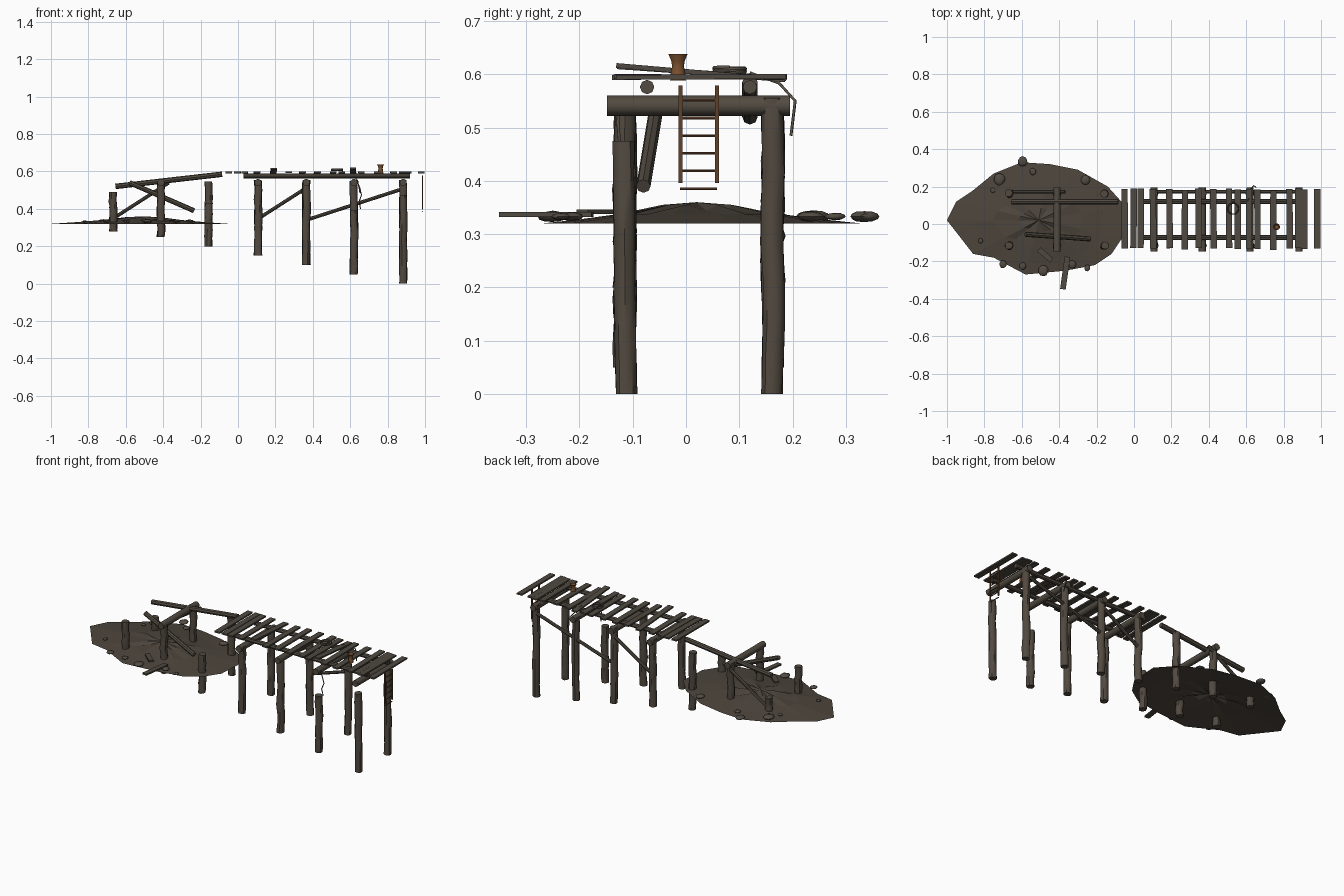
import bpy, bmesh, math, random
from mathutils import Vector

cube = bpy.data.objects.get("Cube")
if cube:
    bpy.data.objects.remove(cube, do_unlink=True)
rng = random.Random(4)


def material(name, r, g, b):
    m = bpy.data.materials.new(name)
    m.use_nodes = True
    m.diffuse_color = (r, g, b, 1)
    m.node_tree.nodes["Principled BSDF"].inputs["Base Color"].default_value = (r, g, b, 1)
    return m


PILE = material("pile wood", 0.085, 0.068, 0.052)
BEAM = material("beam wood", 0.083, 0.07, 0.053)
PLANK = material("plank wood", 0.077, 0.066, 0.052)
GROUND = material("mud", 0.074, 0.06, 0.046)
STONE = material("stone", 0.085, 0.072, 0.056)
RUST = material("rusty iron", 0.12, 0.05, 0.022)
POT = material("copper brown", 0.2, 0.082, 0.028)
ROPE = material("rope", 0.1, 0.085, 0.065)


def finish(bm, name, mat, smooth=True):
    bmesh.ops.recalc_face_normals(bm, faces=bm.faces)
    mesh = bpy.data.meshes.new(name)
    bm.to_mesh(mesh)
    bm.free()
    mesh.materials.append(mat)
    obj = bpy.data.objects.new(name, mesh)
    bpy.context.collection.objects.link(obj)
    if smooth:
        bpy.ops.object.select_all(action="DESELECT")
        obj.select_set(True)
        bpy.context.view_layer.objects.active = obj
        bpy.ops.object.shade_smooth_by_angle(angle=math.radians(40))
    return obj


def log(name, a, b, radius, mat, sides=10, rings=1, rough=0.0):
    """Round timber from a to b, optionally knobbly along its length."""
    a, b = Vector(a), Vector(b)
    turn = (b - a).to_track_quat("Z", "Y")
    bm = bmesh.new()
    loops = []
    for i in range(rings + 1):
        shift = Vector((rng.uniform(-1, 1), rng.uniform(-1, 1), 0)) * rough * radius
        loop = []
        for k in range(sides):
            t = math.tau * k / sides
            r = radius * (1 + rng.uniform(-rough, rough) * 0.6)
            p = Vector((math.cos(t) * r, math.sin(t) * r, 0)) + shift
            loop.append(bm.verts.new(a.lerp(b, i / rings) + turn @ p))
        loops.append(loop)
    for low, high in zip(loops, loops[1:]):
        for k in range(sides):
            n = (k + 1) % sides
            bm.faces.new((low[k], low[n], high[n], high[k]))
    bm.faces.new(loops[0][::-1])
    bm.faces.new(loops[-1])
    return finish(bm, name, mat)


def board(name, centre, size, mat, rotation=(0, 0, 0)):
    bm = bmesh.new()
    bmesh.ops.create_cube(bm, size=1)
    bmesh.ops.scale(bm, vec=size, verts=bm.verts)
    obj = finish(bm, name, mat, False)
    obj.location = centre
    obj.rotation_euler = rotation
    return obj


def rope(name, points, radius):
    curve = bpy.data.curves.new(name, "CURVE")
    curve.dimensions = "3D"
    curve.bevel_depth = radius
    curve.bevel_resolution = 1
    curve.use_fill_caps = True
    line = curve.splines.new("POLY")
    line.points.add(len(points) - 1)
    for p, co in zip(line.points, points):
        p.co = (*co, 1)
    curve.materials.append(ROPE)
    obj = bpy.data.objects.new(name, curve)
    bpy.context.collection.objects.link(obj)


# Mud bank: open shell rising to a creased peak
outline = [(-1, .02), (-.86, -.16), (-.75, -.18), (-.58, -.27), (-.37, -.25), (-.21, -.22),
           (-.12, -.16), (-.06, -.07), (-.05, .1), (-.14, .2), (-.3, .29), (-.45, .32),
           (-.6, .33), (-.75, .27), (-.86, .18), (-.95, .12)]
peak = Vector((-.51, .02, .36))
bm = bmesh.new()
loops = []
for share, height in ((1, .32), (.75, .328), (.5, .338), (.22, .35)):
    loop = []
    for i, (x, y) in enumerate(outline):
        p = peak.lerp(Vector((x, y, 0)), share)
        crease = (.005 if i % 2 else -.006) if share < .3 else 0
        loop.append(bm.verts.new((p.x, p.y, height + crease)))
    loops.append(loop)
top = bm.verts.new(peak)
for i in range(len(outline)):
    n = (i + 1) % len(outline)
    for outer, inner in zip(loops, loops[1:]):
        bm.faces.new((outer[i], outer[n], inner[n], inner[i]))
    bm.faces.new((loops[-1][i], loops[-1][n], top))
finish(bm, "mud_bank", GROUND, False)

# Stones scattered on the bank
for i, (x, y, r) in enumerate([(-.72, .24, .03), (-.595, .335, .026), (-.54, .28, .018),
                               (-.26, .235, .024), (-.755, .18, .013), (-.82, -.09, .013),
                               (-.7, -.215, .02), (-.595, -.225, .018), (-.485, -.25, .027),
                               (-.33, -.215, .02), (-.25, -.235, .016)]):
    bm = bmesh.new()
    bmesh.ops.create_icosphere(bm, subdivisions=2, radius=1)
    for v in bm.verts:
        v.co *= rng.uniform(.92, 1.05)
    bmesh.ops.scale(bm, vec=(r, r * 1.1, r * .4), verts=bm.verts)
    stone = finish(bm, f"stone_{i}", STONE)
    stone.location = (x, y, .333)

# Piles in two rows: x, foot, front top, back top
FRONT, BACK = -.115, .163
bents = [(-.668, .28, .49, .41), (-.412, .25, .54, .55), (-.157, .2, .43, .545),
         (.107, .15, .55, .555), (.365, .1, .54, .555), (.62, .05, .39, .55),
         (.883, 0, .475, .555)]
for i, (x, foot, front_top, back_top) in enumerate(bents):
    log(f"front_pile_{i}", (x, FRONT, foot), (x, FRONT, front_top), .021, PILE, 10, 8, .13)
    log(f"back_pile_{i}", (x, BACK, foot), (x, BACK, back_top), .021, PILE, 10, 8, .13)

# Cross beams on the pile heads
for i in (1, 3, 4, 5, 6):
    x = bents[i][0]
    log(f"cross_beam_{i}", (x, -.148, .541), (x, .195, .541), .019, BEAM, 12)

# Stringers under the deck
for y in (-.073, .12):
    log("stringer", (.03, y, .576), (.92, y, .576), .0135, BEAM, 8)

# Fallen timbers
log("leaning_beam", (-.655, .12, .52), (-.085, .12, .585), .0145, BEAM, 8)
log("fallen_log", (-.58, -.055, .54), (-.235, -.08, .39), .0135, BEAM, 8)

# Diagonal braces along the back row
for a, b in (((-.665, .35), (-.37, .54)), ((.12, .355), (.37, .515)), ((.38, .345), (.89, .51))):
    log("diagonal_brace", (a[0], .172, a[1]), (b[0], .172, b[1]), .0095, BEAM, 8)

# Deck planks, a little uneven
for i, x in enumerate((-.05, -.002, .036, .102, .19, .272, .345, .425, .508, .555,
                       .615, .66, .745, .832, .878, .91, .98)):
    tilt = {4: -.07, 10: -.085}.get(i, rng.uniform(-.008, .008))
    height = .603 if i in (4, 10) else .595
    board(f"deck_plank_{i}", (x, .026 + rng.uniform(-.006, .006), height),
          (.034, .318, .009), PLANK, (tilt, 0, rng.uniform(-.01, .01)))

# Loose boards on the bank
board("loose_board", (-.368, -.262, .337), (.03, .175, .009), PLANK, (0, 0, -.14))
board("loose_board", (-.475, -.165, .342), (.028, .09, .009), PLANK, (0, 0, .85))

# Ladder at the deck end, lowest rung slipped
for y in (-.0105, .058):
    board("ladder_rail", (.986, y, .487), (.007, .007, .183), RUST)
for z in (.385, .419, .452, .485, .518, .551):
    log("ladder_rung", (.986, -.011, z), (.986, .058, z), .0028, RUST, 6)

# Waisted pot, turned from a profile
bm = bmesh.new()
profile = [(0, .588), (.015, .588), (.014, .602), (.0115, .614), (.0125, .624),
           (.0185, .638), (.016, .638), (.01, .624), (0, .62)]
verts = [bm.verts.new((r, 0, z)) for r, z in profile]
edges = [bm.edges.new(pair) for pair in zip(verts, verts[1:])]
bmesh.ops.spin(bm, geom=verts + edges, cent=(0, 0, 0), axis=(0, 0, 1), angle=math.tau, steps=14)
bmesh.ops.remove_doubles(bm, verts=bm.verts, dist=.0002)
pot = finish(bm, "pot", POT)
pot.location = (.762, -.015, 0)

# Coiled rope and two hanging ends
coil = []
for k in range(61):
    t = math.tau * k / 20
    coil.append((.53 + .029 * math.cos(t), .082 + .029 * math.sin(t), .604 + .003 * k / 20))
rope("rope_coil", coil, .0035)
rope("back_rope", [(.61, .12, .603), (.615, .175, .583), (.64, .205, .55), (.652, .197, .485)], .0028)
rope("front_rope", [(.638, -.125, .545), (.652, -.128, .51), (.66, -.125, .475),
                    (.648, -.13, .44), (.655, -.125, .4)], .0028)
